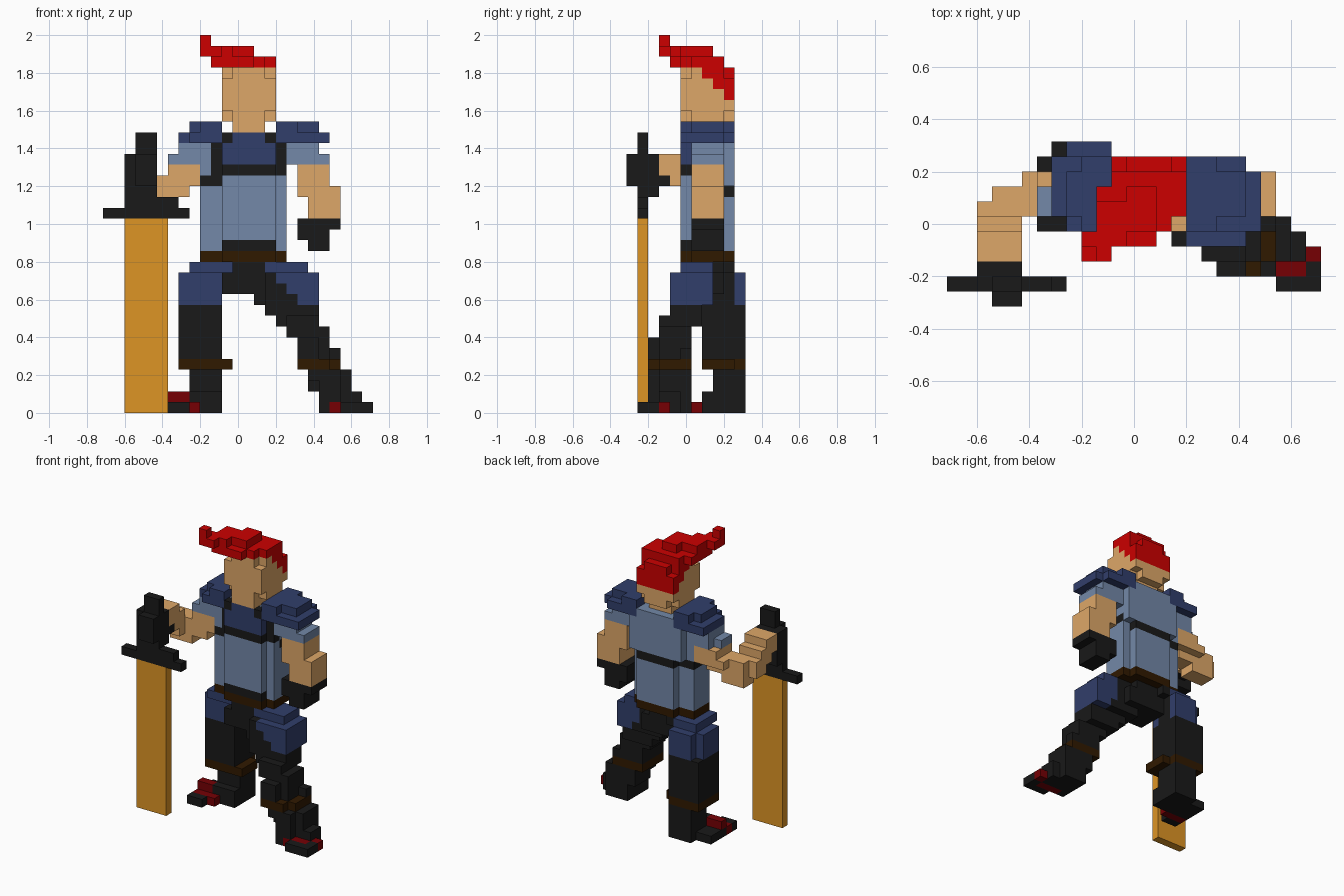
import bpy
import bmesh
from mathutils import Vector

cube = bpy.data.objects.get("Cube")
if cube:
    bpy.data.objects.remove(cube, do_unlink=True)

U = 2 / 35                      # block size; the figure is 25 x 11 x 35 blocks
COLOURS = {
    "hair_red": (204, 0, 0), "skin": (222, 167, 104), "navy": (49, 62, 107),
    "steel_blue": (115, 136, 168), "black": (25, 25, 25), "brown": (48, 25, 0),
    "blade_gold": (222, 149, 37), "boot_red": (118, 0, 4),
}


def linear(c):
    c /= 255
    return c / 12.92 if c <= 0.04045 else ((c + 0.055) / 1.055) ** 2.4


def make_material(name, rgb):
    mat = bpy.data.materials.new(name)
    mat.use_nodes = True
    col = (*[linear(c) for c in rgb], 1)
    mat.diffuse_color = col
    bsdf = mat.node_tree.nodes["Principled BSDF"]
    bsdf.inputs["Base Color"].default_value = col
    bsdf.inputs["Roughness"].default_value = 0.9
    return mat


MATS = {n: make_material(n, c) for n, c in COLOURS.items()}
cells = {}                      # block position -> part; later parts win
part_colour = {}


def part(name, colour, *boxes):
    """Fill boxes given as x0, x1, y0, y1, z0, z1 in whole blocks."""
    part_colour[name] = colour
    for x0, x1, y0, y1, z0, z1 in boxes:
        for x in range(x0, x1):
            for y in range(y0, y1):
                for z in range(z0, z1):
                    cells[x, y, z] = name


# Torso: core with a deeper middle, chest plate, straps and belt
part("torso", "steel_blue", (9, 17, 6, 9, 15, 25), (11, 16, 5, 10, 15, 26),
     (10, 17, 6, 9, 25, 26), (10, 17, 9, 10, 21, 26))
part("chest_plate", "navy", (11, 16, 5, 6, 23, 26))
part("harness", "black", (11, 16, 5, 6, 22, 23), (9, 11, 6, 7, 21, 22),
     (10, 11, 6, 7, 22, 25), (16, 17, 6, 7, 22, 25), (11, 12, 5, 6, 25, 26),
     (15, 16, 5, 6, 25, 26), (9, 11, 7, 9, 20, 21), (16, 17, 7, 9, 21, 22),
     (11, 16, 9, 10, 20, 21))
part("belt", "brown", (9, 17, 6, 9, 14, 15), (11, 16, 5, 10, 14, 15))
part("buckle", "black", (11, 16, 5, 6, 15, 16))

# Head with its upright edges nipped at crown and jaw, neck and swept hair
part("neck", "skin", (12, 15, 5, 9, 26, 27))
part("head", "skin", (11, 16, 5, 10, 28, 31), (12, 15, 5, 10, 27, 28),
     (11, 16, 6, 9, 27, 28), (12, 15, 5, 6, 31, 32), (11, 16, 6, 9, 31, 32))
part("hair", "hair_red", (9, 10, 3, 4, 34, 35), (9, 11, 3, 4, 33, 34),
     (9, 12, 4, 5, 33, 34), (10, 14, 5, 7, 33, 34), (12, 14, 7, 8, 33, 34),
     (10, 14, 4, 5, 32, 33), (10, 15, 5, 6, 32, 33), (10, 16, 6, 8, 32, 33),
     (11, 16, 8, 9, 32, 33), (11, 16, 7, 9, 31, 32), (12, 15, 9, 10, 31, 32),
     (11, 16, 8, 10, 30, 31), (11, 16, 9, 10, 29, 30))

# Left arm, hanging
part("left_sleeve", "steel_blue", (17, 20, 6, 9, 24, 25), (17, 21, 6, 9, 23, 24))
part("left_arm", "skin", (18, 21, 6, 9, 20, 23), (19, 22, 6, 9, 18, 21))
part("left_glove", "black", (18, 22, 6, 9, 17, 18), (18, 21, 6, 9, 16, 17),
     (19, 21, 6, 9, 15, 16))

# Right arm, bent forward to the sword
part("right_sleeve", "steel_blue", (7, 10, 6, 9, 24, 25), (6, 10, 6, 8, 23, 24),
     (7, 10, 8, 9, 23, 24), (9, 10, 6, 9, 22, 23))
part("right_arm", "skin", (6, 9, 6, 9, 22, 23), (5, 9, 6, 9, 21, 22),
     (5, 8, 6, 8, 20, 21), (3, 6, 6, 8, 19, 22), (2, 5, 5, 7, 20, 22),
     (2, 5, 5, 6, 22, 23), (2, 5, 4, 5, 21, 24), (2, 5, 3, 4, 22, 24))
part("right_glove", "black", (3, 5, 0, 1, 21, 24), (2, 5, 1, 3, 20, 24),
     (3, 5, 3, 4, 21, 22))

# Stepped shoulder plates
part("left_pauldron", "navy", (16, 20, 5, 10, 25, 26), (20, 21, 5, 9, 25, 26),
     (16, 18, 5, 10, 26, 27), (16, 20, 6, 9, 26, 27))
part("right_pauldron", "navy", (8, 11, 5, 10, 25, 26), (7, 8, 6, 10, 25, 26),
     (9, 11, 5, 10, 26, 27), (8, 11, 6, 9, 26, 27))

# Sword, point down
part("blade", "blade_gold", (2, 6, 1, 2, 0, 18))
part("hilt", "black", (0, 8, 1, 2, 18, 19), (2, 7, 1, 2, 19, 20),
     (3, 5, 1, 2, 24, 26))

# Hips and thigh plates
part("right_thigh_plate", "navy", (8, 12, 6, 10, 13, 14), (7, 11, 7, 10, 10, 13),
     (8, 11, 10, 11, 10, 13))
part("left_thigh_plate", "navy", (15, 19, 5, 8, 13, 14), (16, 19, 4, 8, 12, 13),
     (17, 20, 4, 8, 11, 13), (18, 20, 4, 8, 10, 11))
part("pelvis", "black", (11, 16, 5, 9, 11, 13), (12, 15, 5, 9, 13, 14),
     (15, 16, 4, 5, 11, 13), (15, 17, 7, 8, 11, 14), (16, 17, 4, 8, 11, 12),
     (10, 11, 8, 10, 10, 13), (11, 12, 8, 10, 13, 14))

# Right leg, straight and set back
part("right_leg", "black", (7, 11, 7, 11, 5, 10), (8, 11, 8, 11, 0, 4))
part("right_knee_band", "brown", (7, 11, 7, 11, 4, 5), (11, 12, 7, 10, 4, 5))
part("right_boot", "black", (6, 8, 5, 6, 0, 1), (6, 9, 7, 9, 0, 1),
     (8, 11, 7, 11, 0, 2), (6, 8, 9, 10, 0, 1))
part("right_boot_trim", "boot_red", (6, 8, 7, 8, 1, 2), (6, 9, 6, 7, 0, 1))

# Left leg, stepping forward and out
part("left_leg", "black", (14, 17, 5, 8, 10, 12), (15, 18, 4, 8, 10, 11),
     (15, 20, 4, 7, 9, 10), (16, 20, 4, 7, 8, 9), (17, 20, 3, 4, 8, 9),
     (17, 21, 3, 6, 7, 8), (18, 21, 3, 6, 5, 7), (18, 22, 5, 6, 5, 6),
     (18, 20, 2, 3, 5, 7), (19, 23, 3, 6, 2, 4), (19, 22, 2, 3, 3, 4),
     (20, 22, 2, 3, 1, 3))
part("left_knee_band", "brown", (18, 21, 2, 3, 4, 5), (18, 22, 3, 6, 4, 5))
part("left_boot", "black", (20, 23, 3, 6, 0, 2), (23, 24, 3, 5, 0, 2),
     (22, 25, 1, 2, 0, 1), (20, 22, 2, 3, 0, 1), (24, 25, 2, 3, 0, 1))
part("left_boot_trim", "boot_red", (22, 24, 2, 3, 0, 1), (24, 25, 3, 4, 0, 1),
     (21, 22, 2, 3, 0, 1))

# The four corners of a block side, for each of its six directions
SIDES = {
    (1, 0, 0): ((1, 0, 0), (1, 1, 0), (1, 1, 1), (1, 0, 1)),
    (-1, 0, 0): ((0, 0, 0), (0, 0, 1), (0, 1, 1), (0, 1, 0)),
    (0, 1, 0): ((0, 1, 0), (0, 1, 1), (1, 1, 1), (1, 1, 0)),
    (0, -1, 0): ((0, 0, 0), (1, 0, 0), (1, 0, 1), (0, 0, 1)),
    (0, 0, 1): ((0, 0, 1), (1, 0, 1), (1, 1, 1), (0, 1, 1)),
    (0, 0, -1): ((0, 0, 0), (0, 1, 0), (1, 1, 0), (1, 0, 0)),
}


def build(name):
    """Skin the blocks of one part as a closed flat-faced mesh."""
    bm = bmesh.new()
    verts = {}
    for cell in [c for c, n in cells.items() if n == name]:
        for step, corners in SIDES.items():
            near = tuple(a + b for a, b in zip(cell, step))
            if cells.get(near) == name:
                continue
            ring = []
            for corner in corners:
                p = tuple(a + b for a, b in zip(cell, corner))
                if p not in verts:
                    verts[p] = bm.verts.new((Vector(p) - Vector((12.5, 5.5, 0))) * U)
                ring.append(verts[p])
            bm.faces.new(ring)
    mesh = bpy.data.meshes.new(name)
    bm.to_mesh(mesh)
    bm.free()
    mesh.materials.append(MATS[part_colour[name]])
    bpy.context.collection.objects.link(bpy.data.objects.new(name, mesh))


for part_name in part_colour:
    build(part_name)
